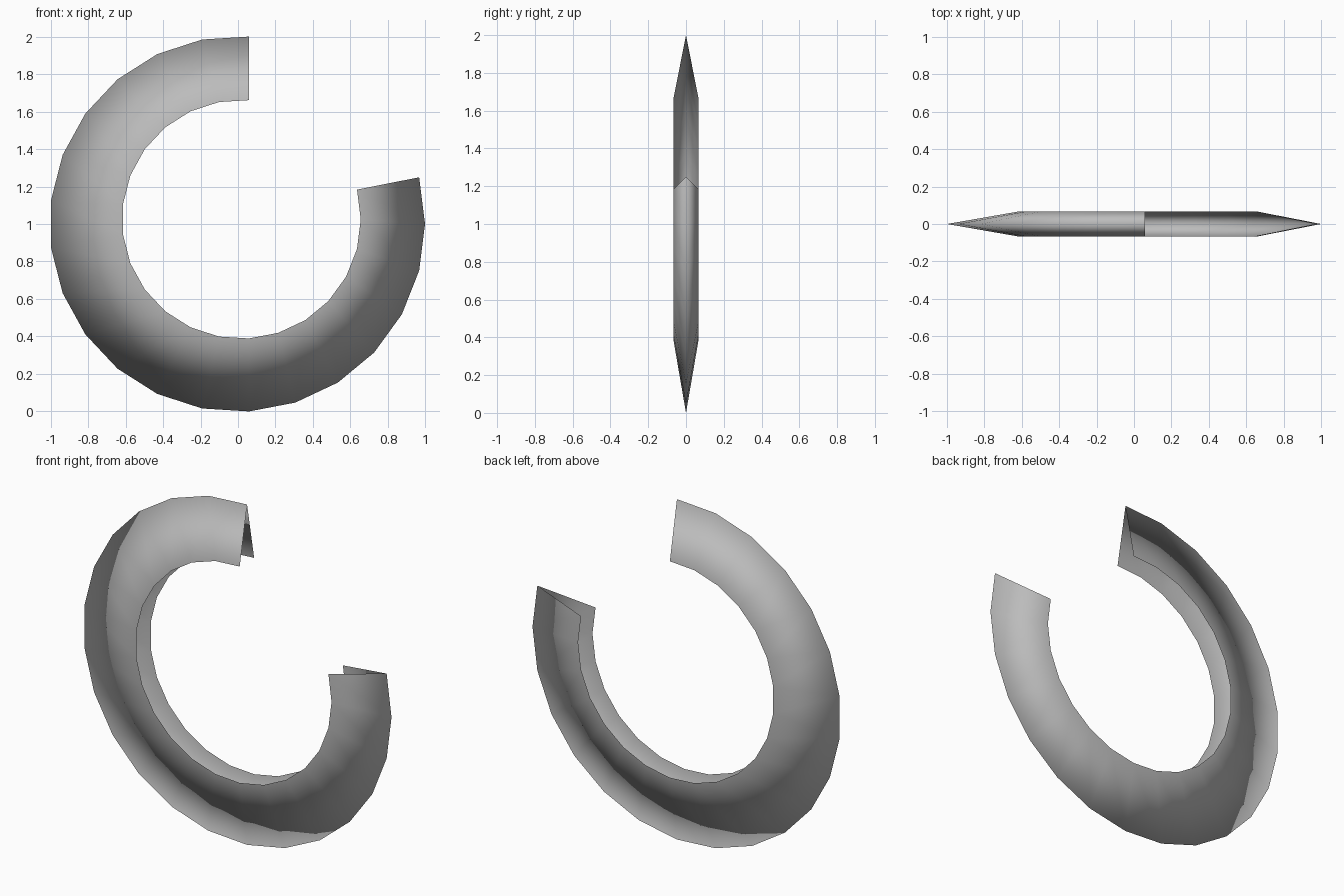
import bpy
import bmesh
from math import cos, sin, tau
from mathutils import Vector

cube = bpy.data.objects.get("Cube")
if cube:
    bpy.data.objects.remove(cube, do_unlink=True)

SIDES = 25             # segments in a full turn
FIRST, LAST = 6, 26    # the stretch of the turn that is kept
HALF_DEPTH = 0.067


def make_material(name, colour):
    mat = bpy.data.materials.new(name)
    mat.use_nodes = True
    mat.diffuse_color = colour
    mat.node_tree.nodes["Principled BSDF"].inputs["Base Color"].default_value = colour
    return mat


def arc(bm, radius, x, y, z):
    """Row of vertices along the open ring."""
    angles = [tau * i / SIDES for i in range(FIRST, LAST + 1)]
    return [bm.verts.new((x + radius * cos(a), y, z + radius * sin(a))) for a in angles]


# Open ring with a V section: sharp outer rim, two slanted walls, open inside
bm = bmesh.new()
rim = arc(bm, 1.002, -0.004, 0, 1.0)
for side in (-1, 1):
    lip = arc(bm, 0.637, 0.018, side * HALF_DEPTH, 1.025)
    for i in range(len(rim) - 1):
        face = bm.faces.new((rim[i], rim[i + 1], lip[i + 1], lip[i]))
        face.normal_update()
        if face.normal.dot(Vector((0, side, 0))) < 0:
            face.normal_flip()
        face.smooth = True   # shading flows over the rim

mesh = bpy.data.meshes.new("open_ring")
bm.to_mesh(mesh)
bm.free()
mesh.materials.append(make_material("plain grey", (0.5, 0.5, 0.5, 1)))
ring = bpy.data.objects.new("open_ring", mesh)
bpy.context.collection.objects.link(ring)
